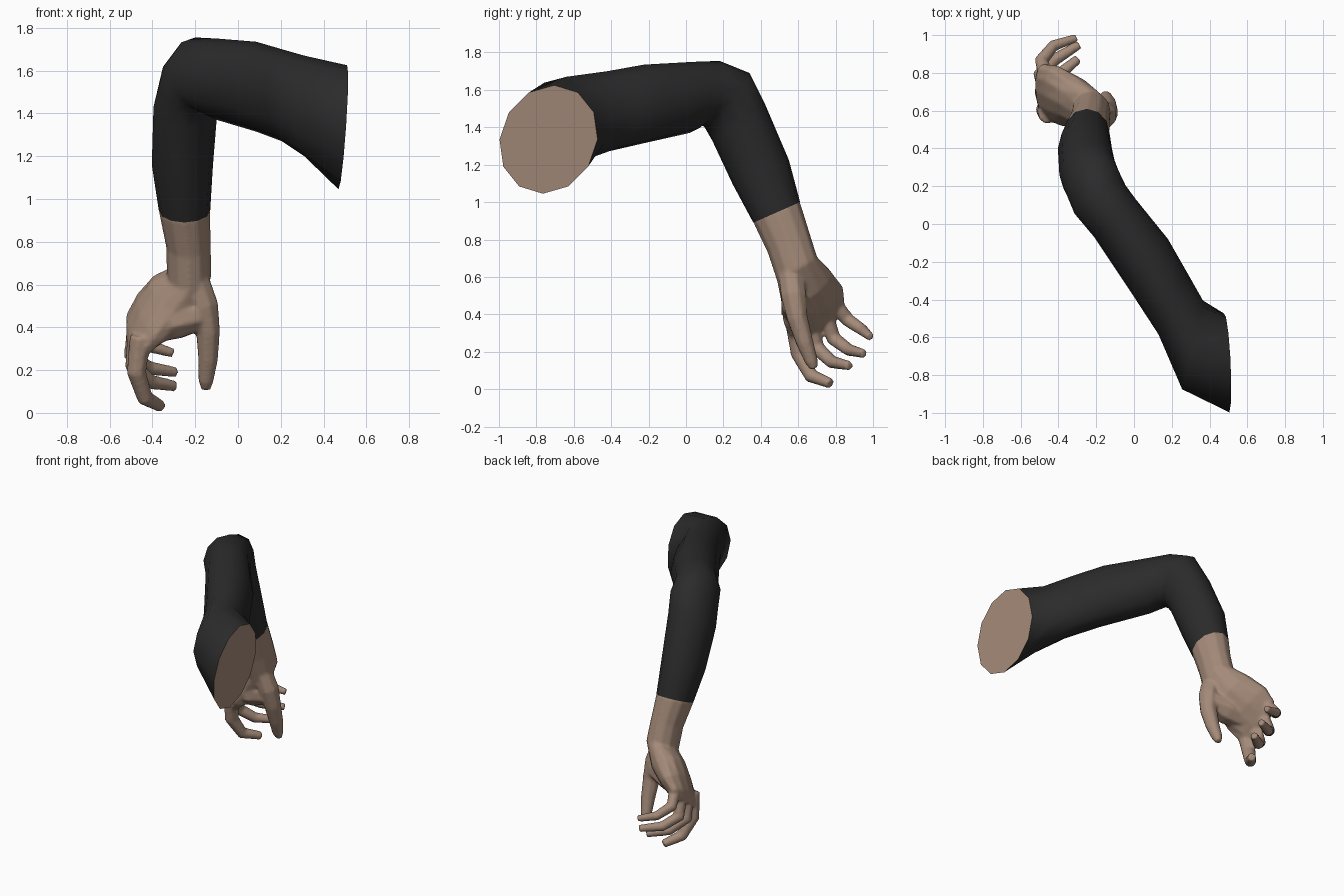
import bpy, bmesh, math
from mathutils import Vector as V

if "Cube" in bpy.data.objects:
    bpy.data.objects.remove(bpy.data.objects["Cube"])


def material(name, rgb):
    m = bpy.data.materials.new(name)
    m.diffuse_color = (*rgb, 1)
    m.use_nodes = True
    m.node_tree.nodes["Principled BSDF"].inputs["Base Color"].default_value = m.diffuse_color
    return m


SLEEVE = material("charcoal_sleeve", (0.024, 0.024, 0.024))
SKIN = material("tan_skin", (0.37, 0.255, 0.19))


def loft(bm, rings, sides=12, start=True, end=True):
    """Skin a tube through elliptical rings (centre, half axis u, half axis v)."""
    loops = []
    for c, u, v in rings:
        c, u, v = V(c), V(u), V(v)
        angles = [2 * math.pi * i / sides for i in range(sides)]
        loops.append([bm.verts.new(c + u * math.cos(a) + v * math.sin(a)) for a in angles])
    for a, b in zip(loops, loops[1:]):
        for i in range(sides):
            j = (i + 1) % sides
            bm.faces.new((a[i], a[j], b[j], b[i]))
    if start:
        bm.faces.new(loops[0][::-1])
    if end:
        bm.faces.new(loops[-1])


def limb(bm, points, radii):
    """Round tapered tube along a bent path, with a rounded tip."""
    pts = [V(p) for p in points]
    rings = []
    for i, p in enumerate(pts):
        d = (pts[min(i + 1, len(pts) - 1)] - pts[max(i - 1, 0)]).normalized()
        u = d.cross(V((0.3, 1, 0.5))).normalized()
        rings.append((p, u * radii[i], d.cross(u) * radii[i]))
    loft(bm, rings, 8)


def finish(bm, name, mat, smooth=True):
    bmesh.ops.recalc_face_normals(bm, faces=bm.faces)
    me = bpy.data.meshes.new(name)
    bm.to_mesh(me)
    bm.free()
    me.materials.append(mat)
    for p in me.polygons:
        p.use_smooth = smooth
    ob = bpy.data.objects.new(name, me)
    bpy.context.collection.objects.link(ob)
    return ob


# Sleeve: shoulder, upper arm, elbow bend, forearm down to the hem
shoulder = ((0.49, -0.735, 1.335), (-0.015, 0.262, 0), (0.02, 0.03, 0.29))
hem = ((-0.25, 0.485, 0.945), (0.12, 0, 0), (0, 0.125, 0.055))
bm = bmesh.new()
loft(bm, [
    shoulder,
    ((0.31, -0.64, 1.435), (0.055, 0.235, 0), (0, 0, 0.235)),
    ((0.205, -0.42, 1.485), (0.075, 0.165, 0), (0, 0, 0.215)),
    ((0.085, -0.225, 1.525), (0.095, 0.145, 0), (0, 0, 0.21)),
    ((-0.10, 0.03, 1.56), (0.11, 0.10, 0), (0, 0.01, 0.19)),
    ((-0.18, 0.13, 1.585), (0.135, 0.075, 0), (-0.02, 0.05, 0.17)),
    ((-0.22, 0.22, 1.545), (0.145, 0.045, 0), (-0.01, 0.12, 0.145)),
    ((-0.245, 0.28, 1.43), (0.15, 0.02, 0), (0, 0.14, 0.10)),
    ((-0.26, 0.40, 1.16), (0.143, 0, 0), (0, 0.15, 0.065)),
    hem,
], end=False)
# the shoulder end is bare skin, built separately
bm.faces.ensure_lookup_table()
cap = [f for f in bm.faces if len(f.verts) == 12]
bmesh.ops.delete(bm, geom=cap, context='FACES_ONLY')
finish(bm, "sleeve", SLEEVE)

# Bare end of the arm at the shoulder
bm = bmesh.new()
c, u, v = [V(a) for a in shoulder]
ring = [bm.verts.new(c + u * math.cos(i * math.pi / 6) + v * math.sin(i * math.pi / 6)) for i in range(12)]
bm.faces.new(ring)
if bm.faces[:][0].normal.x < 0 or u.cross(v).x < 0:
    bmesh.ops.reverse_faces(bm, faces=bm.faces[:])
me_cap = bpy.data.meshes.new("shoulder_end")
bm.to_mesh(me_cap)
bm.free()
me_cap.materials.append(SKIN)
bpy.context.collection.objects.link(bpy.data.objects.new("shoulder_end", me_cap))

# Hand: bare forearm, wrist and palm
bm = bmesh.new()
loft(bm, [
    ((-0.25, 0.475, 0.965), (0.117, 0, 0), (0, 0.121, 0.053)),
    ((-0.25, 0.487, 0.94), (0.12, 0, 0), (0, 0.125, 0.055)),
    ((-0.232, 0.55, 0.78), (0.105, 0, 0), (0, 0.112, 0.055)),
    ((-0.228, 0.595, 0.64), (0.105, 0, 0), (0, 0.108, 0.065)),
    ((-0.31, 0.645, 0.54), (0.10, 0, -0.07), (0, 0.135, 0.08)),
    ((-0.40, 0.68, 0.45), (0.075, 0, -0.07), (-0.01, 0.16, 0.095)),
    ((-0.465, 0.70, 0.375), (0.055, 0, -0.045), (-0.015, 0.15, 0.10)),
    ((-0.488, 0.705, 0.325), (0.035, 0, -0.02), (-0.01, 0.13, 0.09)),
])

# Thumb and the fleshy web joining it to the palm
limb(bm, [(-0.20, 0.56, 0.62), (-0.16, 0.575, 0.50), (-0.14, 0.595, 0.38),
          (-0.14, 0.635, 0.25), (-0.15, 0.67, 0.15), (-0.15, 0.685, 0.11)],
     [0.07, 0.072, 0.058, 0.048, 0.037, 0.022])
limb(bm, [(-0.40, 0.63, 0.40), (-0.29, 0.60, 0.44), (-0.17, 0.58, 0.46)], [0.08, 0.10, 0.075])

# Four curled fingers, index to little
fingers = [
    [(-0.455, 0.58, 0.36), (-0.475, 0.605, 0.19), (-0.435, 0.67, 0.07), (-0.36, 0.775, 0.03)],
    [(-0.47, 0.66, 0.37), (-0.488, 0.70, 0.22), (-0.41, 0.78, 0.145), (-0.295, 0.875, 0.125)],
    [(-0.475, 0.74, 0.41), (-0.495, 0.79, 0.27), (-0.42, 0.87, 0.21), (-0.29, 0.95, 0.19)],
    [(-0.47, 0.80, 0.45), (-0.49, 0.865, 0.37), (-0.425, 0.945, 0.315), (-0.305, 0.985, 0.28)],
]
for path, size in zip(fingers, (1.1, 1.0, 0.95, 0.88)):
    limb(bm, path, [r * size for r in (0.048, 0.043, 0.036, 0.026)])
hand = finish(bm, "hand", SKIN)

# Fuse the hand parts into one softly blended skin
fuse = hand.modifiers.new("fuse", 'REMESH')
fuse.mode = 'VOXEL'
fuse.voxel_size = 0.01
fuse.use_smooth_shade = True
soften = hand.modifiers.new("soften", 'SMOOTH')
soften.factor = 0.5
soften.iterations = 4
